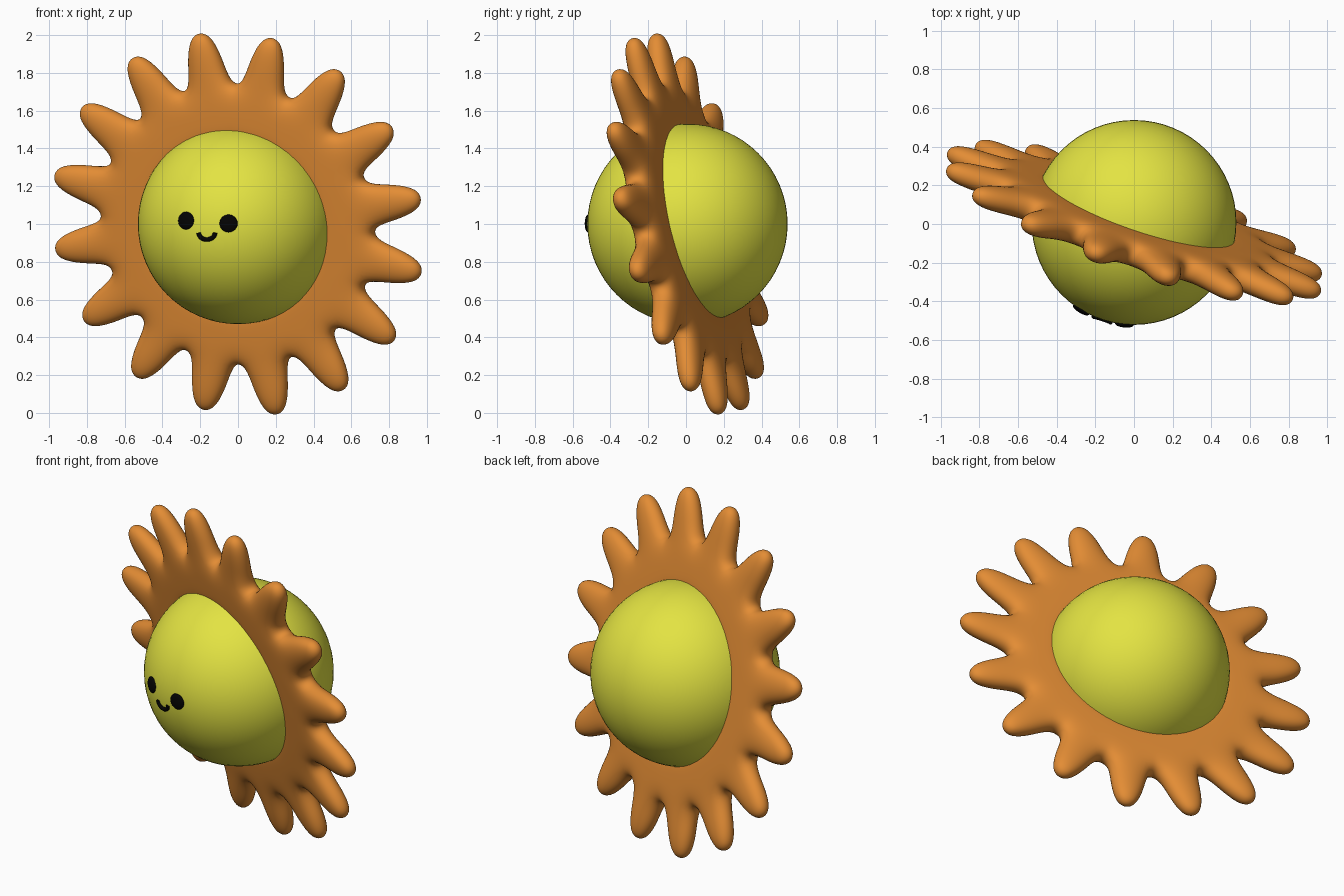
import bpy, bmesh, math
from mathutils import Vector, Matrix

if "Cube" in bpy.data.objects:
    bpy.data.objects.remove(bpy.data.objects["Cube"])

C = Vector((0, 0.008, 1.0))
R = 0.53


def material(name, col):
    m = bpy.data.materials.new(name)
    m.diffuse_color = (*col, 1)
    m.use_nodes = True
    m.node_tree.nodes["Principled BSDF"].inputs["Base Color"].default_value = m.diffuse_color
    return m


YELLOW = material("yellow", (0.77, 0.77, 0.055))
ORANGE = material("orange", (0.77, 0.265, 0.035))
BLACK = material("black", (0.001, 0.001, 0.001))


def ball(name, mat, matrix, seg, rings):
    bpy.ops.mesh.primitive_uv_sphere_add(segments=seg, ring_count=rings, radius=1)
    o = bpy.context.object
    o.name = name
    o.data.transform(matrix)
    o.data.materials.append(mat)
    bpy.ops.object.shade_smooth()
    return o


def on_ball(x, z, lift=0.0):
    """Point on the front of the body ball at the given x and z."""
    d = Vector((x, -math.sqrt(R * R - x * x - (z - C.z) ** 2), z - C.z))
    return C + d.normalized() * (R + lift)


# Body
ball("body", YELLOW, Matrix.Translation(C) @ Matrix.Scale(R, 4), 64, 32)

# Tilted ray ring: low cage with 16 extruded rays, then subdivided
TX, TZ = 0.345, 0.235
n = Vector((TX, 1, TZ)).normalized()
u = Vector((-0.203, 0.203 * TX - TZ, 1.0)).normalized()
v = n.cross(u)
N = 16
bm = bmesh.new()


def pair(angle, r, t, h):
    """Front and back vertex at radius r, sideways offset t, half thickness h."""
    radial = u * math.cos(angle) + v * math.sin(angle)
    side = v * math.cos(angle) - u * math.sin(angle)
    p = C + radial * r + side * t
    return bm.verts.new(p - n * h), bm.verts.new(p + n * h)


def bridge(a, b):
    """Front and back faces between two columns of vertex pairs."""
    for (a0, b0), (a1, b1) in zip(zip(a, b), zip(a[1:], b[1:])):
        bm.faces.new((a0[0], a1[0], b1[0], b0[0]))
        bm.faces.new((a0[1], b0[1], b1[1], a1[1]))


INNER = [(0.42, 0.065, 0.08), (0.58, 0.092, 0.078), (0.755, 0.121, 0.074)]
RAY = [(0.90, 0.105, 0.072), (1.053, 0.052, 0.05)]
cols = []
for i in range(N):
    a = i * math.tau / N
    cols.append([[pair(a, r, s * t, h) for r, t, h in INNER + RAY] for s in (-1, 1)])
for i in range(N):
    left, right = cols[i]
    nxt = cols[(i + 1) % N][0]
    bridge(left, right)
    bridge(right[:3], nxt[:3])
    for p, q in ((right[2], nxt[2]), (left[4], right[4]),
                 (left[0], right[0]), (right[0], nxt[0])):
        bm.faces.new((p[0], q[0], q[1], p[1]))
    for c in (left, right):
        for p, q in zip(c[2:], c[3:]):
            bm.faces.new((p[0], q[0], q[1], p[1]))
bmesh.ops.recalc_face_normals(bm, faces=bm.faces)
me = bpy.data.meshes.new("ray_ring")
bm.to_mesh(me)
bm.free()
ring = bpy.data.objects.new("ray_ring", me)
bpy.context.collection.objects.link(ring)
me.materials.append(ORANGE)
me.shade_smooth()
sub = ring.modifiers.new("round", "SUBSURF")
sub.levels = sub.render_levels = 3

# Eyes: flattened balls lying on the body
for name, x, z in (("left_eye", -0.275, 1.018), ("right_eye", -0.05, 1.003)):
    p = on_ball(x, z)
    rot = (p - C).to_track_quat("Z", "Y").to_matrix().to_4x4()
    ball(name, BLACK, Matrix.Translation(p) @ rot @ Matrix.Diagonal((0.048, 0.047, 0.016, 1)), 24, 12)

# Mouth: small smile tube along the body
cu = bpy.data.curves.new("mouth", "CURVE")
cu.dimensions = "3D"
cu.bevel_depth = 0.012
cu.bevel_resolution = 3
cu.use_fill_caps = True
K = 14
sp = cu.splines.new("POLY")
sp.points.add(K)
for k in range(K + 1):
    a = math.pi * (1 + k / K)
    p = on_ball(-0.164 + 0.043 * math.cos(a), 0.954 + 0.036 * math.sin(a), 0.002)
    sp.points[k].co = (*p, 1)
cu.materials.append(BLACK)
bpy.context.collection.objects.link(bpy.data.objects.new("mouth", cu))
